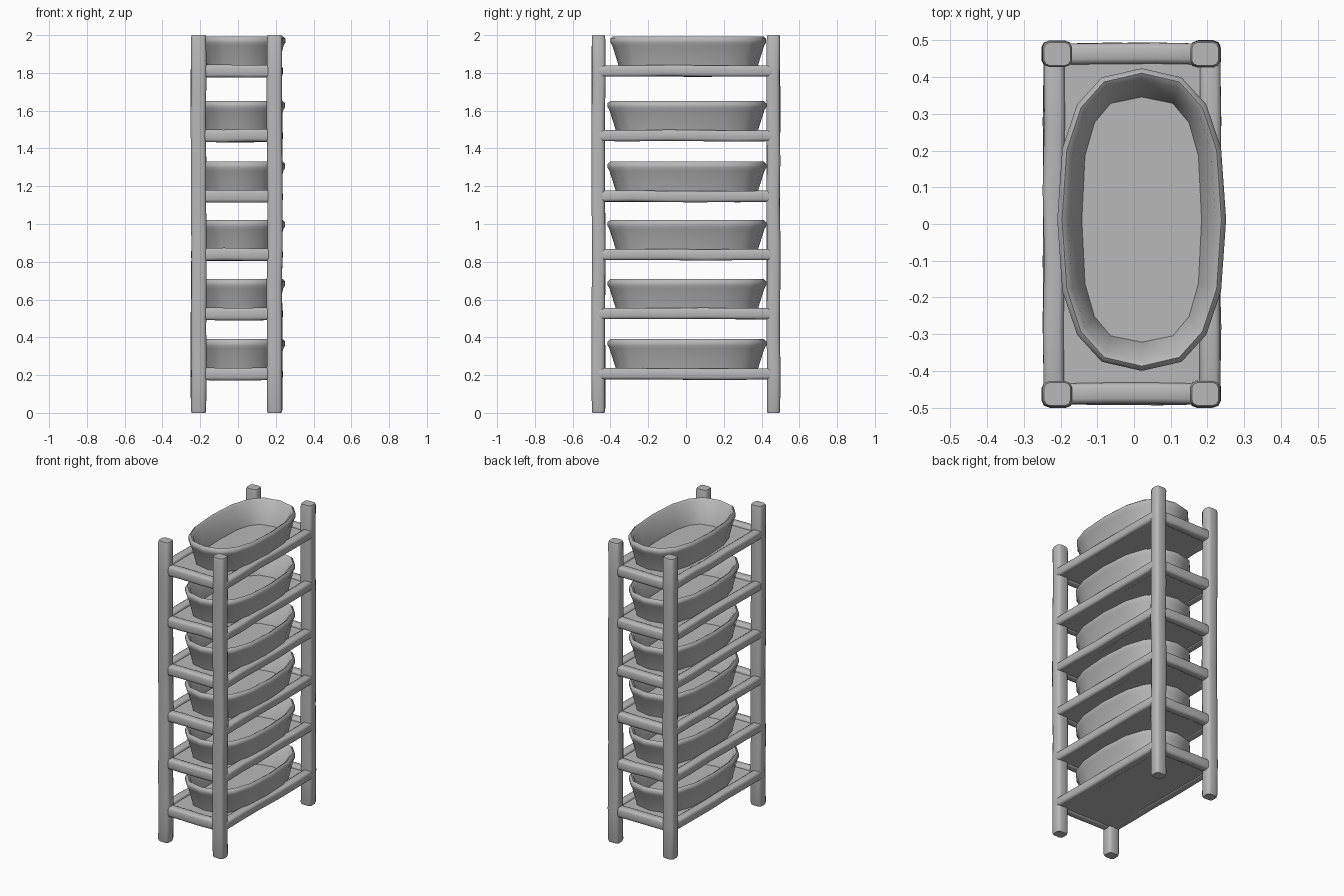
import bpy, bmesh, math, random
from mathutils import Vector

random.seed(4)
cube = bpy.data.objects.get("Cube")
if cube:
    bpy.data.objects.remove(cube, do_unlink=True)

grey = bpy.data.materials.new("weathered_grey")
grey.use_nodes = True
colour = (0.48, 0.48, 0.48, 1)
grey.diffuse_color = colour
grey.node_tree.nodes["Principled BSDF"].inputs["Base Color"].default_value = colour


def finish(bm, name, angle=40):
    """Turn a bmesh into a named, shaded object."""
    bmesh.ops.recalc_face_normals(bm, faces=bm.faces)
    mesh = bpy.data.meshes.new(name)
    bm.to_mesh(mesh)
    bm.free()
    mesh.materials.append(grey)
    obj = bpy.data.objects.new(name, mesh)
    bpy.context.collection.objects.link(obj)
    bpy.ops.object.select_all(action='DESELECT')
    obj.select_set(True)
    bpy.context.view_layer.objects.active = obj
    bpy.ops.object.shade_smooth_by_angle(angle=math.radians(angle))


def skin(bm, rings):
    """Bridge consecutive rings of points and close both ends."""
    loops = [[bm.verts.new(p) for p in ring] for ring in rings]
    for a, b in zip(loops, loops[1:]):
        n = len(a)
        for i in range(n):
            bm.faces.new((a[i], a[(i + 1) % n], b[(i + 1) % n], b[i]))
    bm.faces.new(loops[0])
    bm.faces.new(loops[-1])


def signed_power(value, power):
    return math.copysign(abs(value) ** power, value)


def pole(name, start, end, width, height, steps, wobble=0.003):
    """Slightly uneven hewn pole with rounded corners and softened ends."""
    start, end = Vector(start), Vector(end)
    axis = (end - start).normalized()
    side = Vector((0, 1, 0)) if abs(axis.x) > 0.5 else Vector((1, 0, 0))
    up = axis.cross(side)
    stops = [0] + [i / steps for i in range(steps + 1)] + [1]
    inset = 0.012 / (end - start).length
    stops[1], stops[-2] = inset, 1 - inset
    rings = []
    for k, t in enumerate(stops):
        size = 0.9 if k in (0, len(stops) - 1) else 1
        centre = start.lerp(end, t)
        if 1 < k < len(stops) - 2:
            centre += (side * random.uniform(-1, 1) + up * random.uniform(-1, 1)) * wobble
        ring = []
        for i in range(12):
            a = math.tau * (i + 0.5) / 12
            u = signed_power(math.cos(a), 0.5) * width / 2 * size
            v = signed_power(math.sin(a), 0.5) * height / 2 * size
            ring.append(centre + side * u + up * v)
        rings.append(ring)
    bm = bmesh.new()
    skin(bm, rings)
    finish(bm, name, 50)


def oval(centre, rx, ry, z, power, sides=16):
    """Elongated, squared-off oval outline."""
    angles = [math.tau * i / sides for i in range(sides)]
    return [(centre[0] + signed_power(math.cos(a), power) * rx,
             centre[1] + signed_power(math.sin(a), power) * ry, z) for a in angles]


def tub(name, z, centre, extra):
    """Open tub with steep walls, a thick rim and a flat floor."""
    profile = [(0.190, 0.364, 0, 0.72), (0.220, 0.402, 0.120, 0.77),
               (0.230, 0.412, 0.137, 0.78), (0.230, 0.412, 0.157, 0.78),
               (0.217, 0.399, 0.169, 0.78), (0.201, 0.383, 0.158, 0.77),
               (0.163, 0.334, 0.018, 0.68)]
    bm = bmesh.new()
    skin(bm, [oval(centre, rx + extra, ry + extra, z + h, power)
              for rx, ry, h, power in profile])
    finish(bm, name, 48)


def panel(name, z):
    """Flat shelf board between the rails."""
    bm = bmesh.new()
    bmesh.ops.create_cube(bm, size=1)
    for v in bm.verts:
        v.co = (v.co.x * 0.41 - 0.004, v.co.y * 0.92, v.co.z * 0.04 + z)
    finish(bm, name)


# Four corner posts
LEFT, RIGHT, DEPTH = 0.194, -0.209, 0.463
for x, side in ((LEFT, "left"), (RIGHT, "right")):
    for y, end in ((-DEPTH, "front"), (DEPTH, "back")):
        pole(f"{end}_{side}_post", (x, y, 0), (x, y, 2), 0.082, 0.072, 9)

# Six shelves: rails on all sides, a board and a tub (the top tub is smaller)
for n, z in enumerate((0.207, 0.525, 0.838, 1.147, 1.468, 1.81), 1):
    for y, end in ((-DEPTH, "front"), (DEPTH, "back")):
        pole(f"{end}_rail_{n}", (RIGHT, y, z), (LEFT, y, z), 0.058, 0.068, 3)
    for x, side in ((LEFT + 0.013, "left"), (RIGHT - 0.009, "right")):
        pole(f"{side}_rail_{n}", (x, -DEPTH, z), (x, DEPTH, z), 0.057, 0.06, 5)
    panel(f"shelf_board_{n}", z - 0.007)
    if n == 6:
        tub(f"tub_{n}", z + 0.014, (0.021, 0.012), 0)
    else:
        tub(f"tub_{n}", z + 0.014, (0.012, 0.005), 0.008)
